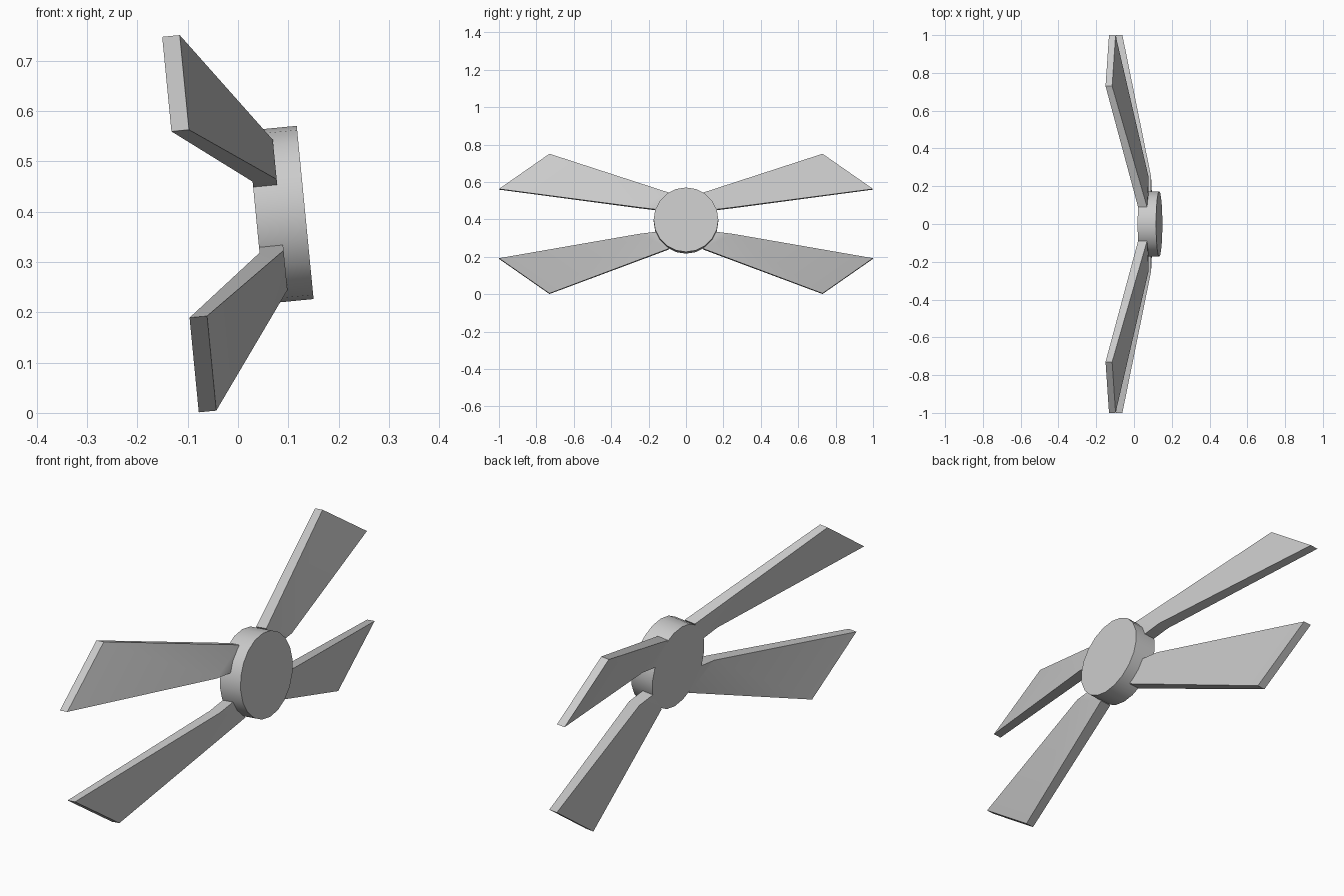
import bpy, bmesh
from math import radians
from mathutils import Matrix

if "Cube" in bpy.data.objects:
    bpy.data.objects.remove(bpy.data.objects["Cube"])

CENTRE = (0.1335, 0, 0.3985)   # middle of the hub's outer face
TILT = -radians(5.56)          # axle leans slightly upwards


def finish(name, bm):
    bmesh.ops.recalc_face_normals(bm, faces=bm.faces)
    me = bpy.data.meshes.new(name)
    bm.to_mesh(me)
    bm.free()
    ob = bpy.data.objects.new(name, me)
    bpy.context.collection.objects.link(ob)
    ob.location = CENTRE
    ob.rotation_euler = (0, TILT, 0)
    bpy.context.view_layer.objects.active = ob
    bpy.ops.object.select_all(action='DESELECT')
    ob.select_set(True)
    bpy.ops.object.shade_smooth_by_angle(angle=radians(30))
    return ob


# Hub: short cylinder lying along the axle
bm = bmesh.new()
bmesh.ops.create_cone(bm, cap_ends=True, segments=20, radius1=0.173, radius2=0.173,
                      depth=0.098,
                      matrix=Matrix.Translation((-0.049, 0, 0)) @ Matrix.Rotation(radians(90), 4, 'Y'))
finish("hub", bm)

# Blade outline: (sideways, up, outer depth, inner depth)
root_low = (0.160, 0.060, -0.050, -0.098)
root_top = (0.090, 0.150, -0.050, -0.098)
bend = (0.250, 0.071, -0.050, -0.098)
tip_low = (1.000, 0.186, -0.214, -0.249)
tip_top = (0.730, 0.375, -0.214, -0.249)
outline = [root_low, bend, tip_low, tip_top, root_top]

bm = bmesh.new()
outer = [bm.verts.new((p[2], p[0], p[1])) for p in outline]
inner = [bm.verts.new((p[3], p[0], p[1])) for p in outline]
for ring in (outer, inner):
    bm.faces.new((ring[0], ring[1], ring[4]))            # flat tab at the hub
    bm.faces.new((ring[1], ring[2], ring[3], ring[4]))   # swept-back blade
for i in range(5):
    j = (i + 1) % 5
    bm.faces.new((outer[i], outer[j], inner[j], inner[i]))

# Four blades by mirroring sideways and vertically
blades = finish("blades", bm)
mirror = blades.modifiers.new("Mirror", 'MIRROR')
mirror.use_axis = (False, True, True)
mirror.use_mirror_merge = False
